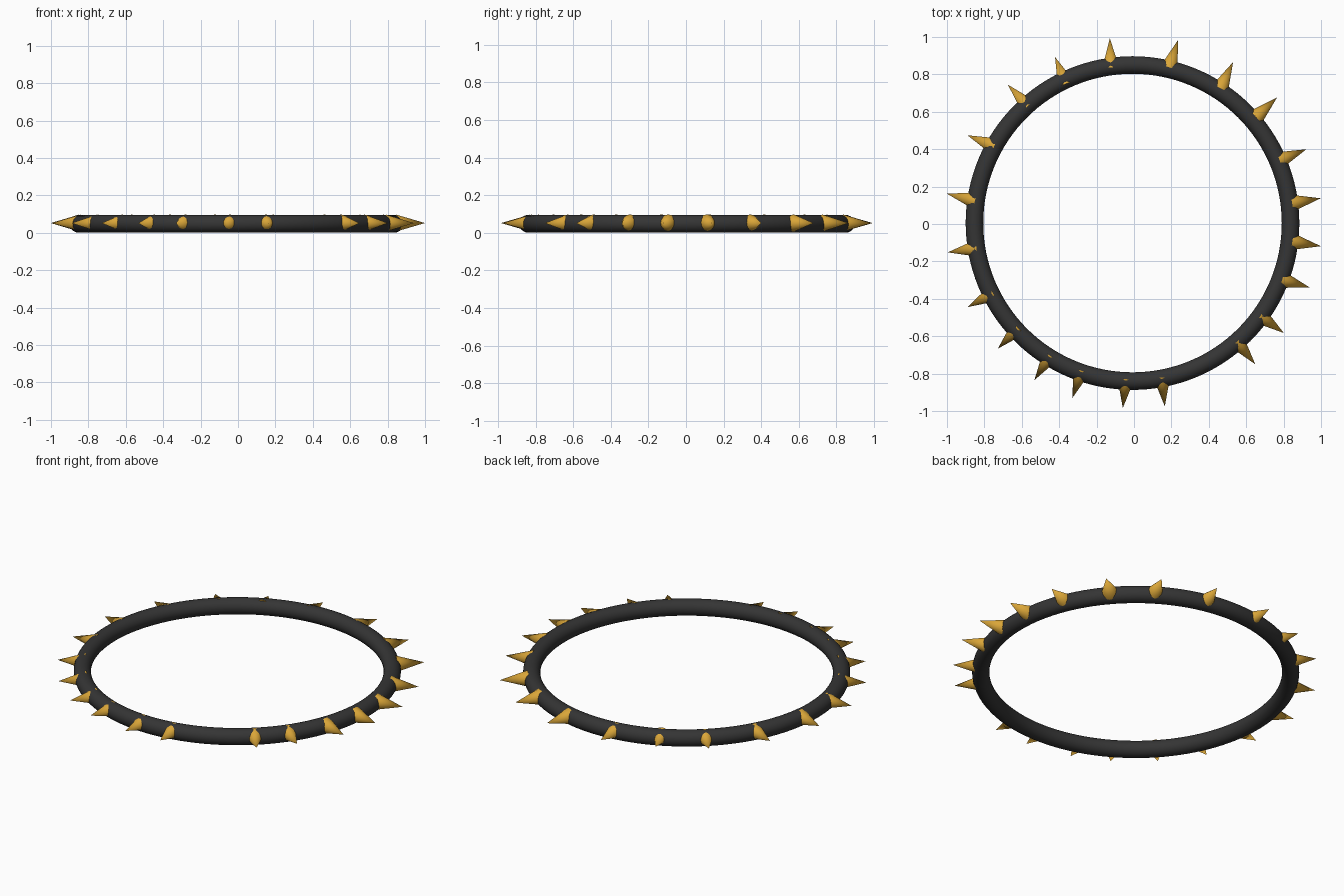
import bpy
import math
from mathutils import Vector

default_cube = bpy.data.objects.get("Cube")
if default_cube:
    bpy.data.objects.remove(default_cube, do_unlink=True)


def make_material(name, colour, roughness):
    material = bpy.data.materials.new(name)
    material.use_nodes = True
    material.diffuse_color = (*colour, 1)
    shader = material.node_tree.nodes["Principled BSDF"]
    shader.inputs["Base Color"].default_value = (*colour, 1)
    shader.inputs["Roughness"].default_value = roughness
    return material


def finish(name, material):
    part = bpy.context.object
    part.name = name
    part.data.name = name
    part.data.materials.append(material)
    bpy.ops.object.shade_smooth_by_angle(angle=math.radians(40))
    return part


charcoal = make_material("charcoal", (0.035, 0.035, 0.035), 0.6)
gold = make_material("gold", (0.70, 0.38, 0.04), 0.4)

# Round band
centre = Vector((-0.008, 0.005, 0.048))
bpy.ops.mesh.primitive_torus_add(
    location=centre, major_radius=0.845, minor_radius=0.047,
    major_segments=128, minor_segments=24)
finish("band", charcoal)

# Hand-set spikes: angle around the band, tip distance, sideways lean
spike_length = 0.155
spike_radius = 0.045
spikes = [
    (97, 0.995, -5), (76, 1.01, -4), (58, 1.015, 6), (41, 1.025, 2),
    (23, 1.01, -1), (7.5, 1.015, 2), (-7, 1.015, -2), (-20, 1.01, 4),
    (-36, 1.0, 0), (-49, 1.0, -2), (-80, 0.995, -4), (-93, 0.99, -3),
    (-109, 0.99, 0), (-122, 0.99, -1), (-137, 0.985, 2), (-153, 0.99, 1),
    (-171, 1.0, -1), (171, 1.005, -5), (152, 1.0, 6), (132, 0.995, 1),
    (115, 0.98, -3),
]


def direction(degrees):
    turn = math.radians(degrees)
    return Vector((math.cos(turn), math.sin(turn), 0))


for number, (angle, reach, lean) in enumerate(spikes, start=1):
    tip = centre + direction(angle) * reach
    axis = direction(angle + lean)
    middle = tip - axis * spike_length / 2
    middle.z += 0.004
    bpy.ops.mesh.primitive_cone_add(
        vertices=32, radius1=spike_radius, radius2=0, depth=spike_length,
        location=middle, rotation=axis.to_track_quat("Z", "Y").to_euler())
    finish(f"spike_{number}", gold)
